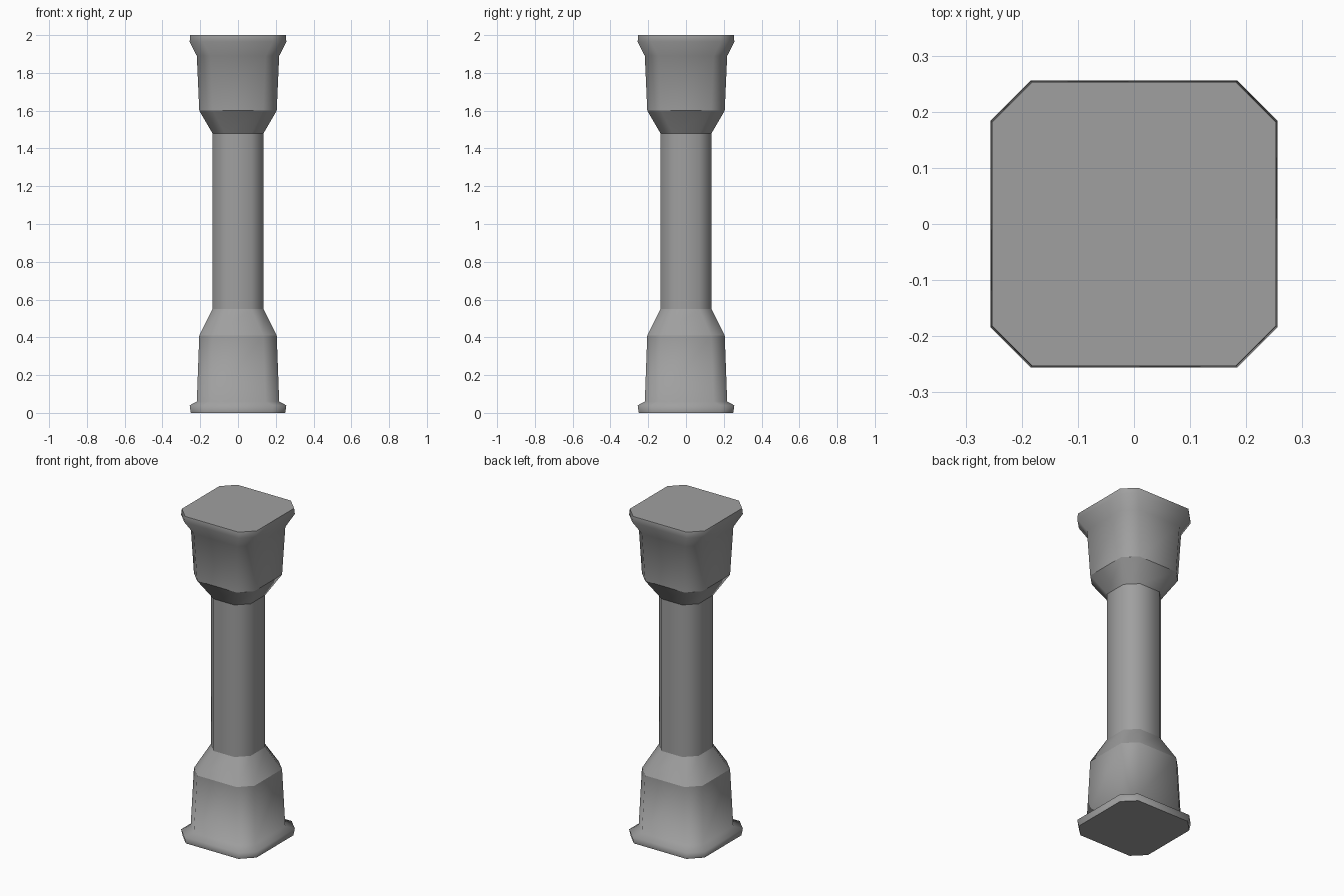
import bpy
import bmesh

cube = bpy.data.objects.get("Cube")
if cube:
    bpy.data.objects.remove(cube, do_unlink=True)

# Plain stone colour
stone = bpy.data.materials.new("grey_stone")
stone.use_nodes = True
grey = (0.35, 0.35, 0.35, 1)
stone.diffuse_color = grey
stone.node_tree.nodes["Principled BSDF"].inputs["Base Color"].default_value = grey

# Height, half width, corner cut, crisp ring edge
PROFILE = [
    (0.00, 0.250, 0.072, True),
    (0.04, 0.256, 0.072, False),
    (0.06, 0.218, 0.072, False),
    (0.41, 0.205, 0.072, True),
    (0.55, 0.135, 0.065, True),
    (1.48, 0.135, 0.065, True),
    (1.60, 0.205, 0.072, True),
    (1.89, 0.218, 0.072, False),
    (1.965, 0.256, 0.072, False),
    (2.00, 0.253, 0.072, True),
]


def octagon(bm, z, half, cut):
    """Square ring with cut corners, counter-clockwise."""
    flat = half - cut
    ring = []
    x, y = half, -flat
    u, v = half, flat
    for _ in range(4):
        ring += [bm.verts.new((x, y, z)), bm.verts.new((u, v, z))]
        x, y, u, v = -y, x, -v, u
    return ring


# Column: stacked rings from foot to cap
bm = bmesh.new()
rings = [octagon(bm, z, half, cut) for z, half, cut, crisp in PROFILE]
for low, high in zip(rings, rings[1:]):
    for i in range(8):
        j = (i + 1) % 8
        bm.faces.new((low[i], low[j], high[j], high[i])).smooth = True
bm.faces.new(rings[0][::-1])
bm.faces.new(rings[-1])

# Crisp horizontal creases, soft vertical corners
for ring, (z, half, cut, crisp) in zip(rings, PROFILE):
    for i in range(8):
        bm.edges.get((ring[i], ring[(i + 1) % 8])).smooth = not crisp

mesh = bpy.data.meshes.new("column")
bm.to_mesh(mesh)
bm.free()
mesh.materials.append(stone)
column = bpy.data.objects.new("column", mesh)
bpy.context.collection.objects.link(column)
